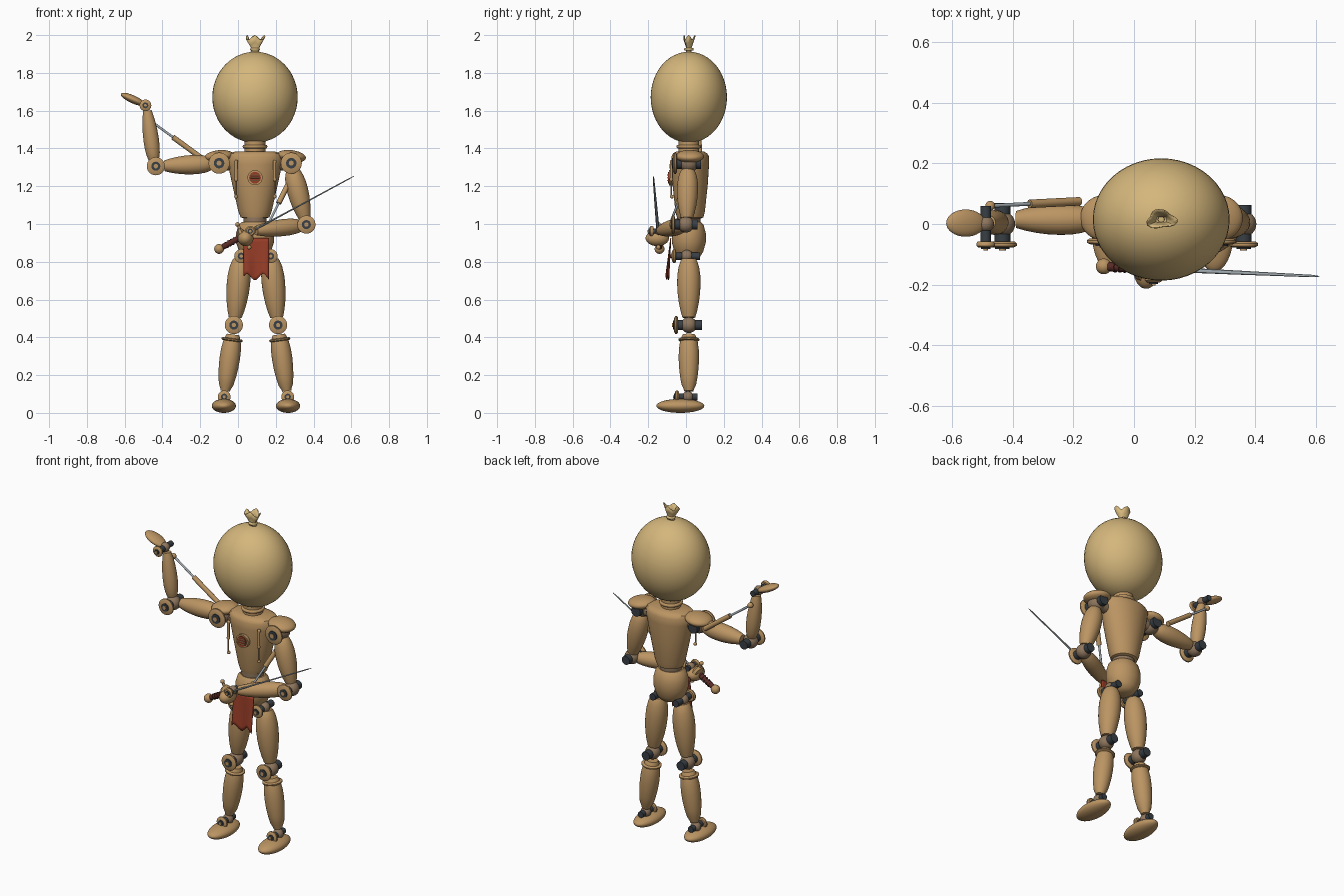
import bpy, bmesh, math
from mathutils import Vector, Matrix

cube = bpy.data.objects.get("Cube")
if cube:
    bpy.data.objects.remove(cube, do_unlink=True)


def material(name, r, g, b):
    m = bpy.data.materials.new(name)
    m.use_nodes = True
    m.diffuse_color = (r, g, b, 1)
    m.node_tree.nodes["Principled BSDF"].inputs["Base Color"].default_value = (r, g, b, 1)
    return m


WOOD = material("wood", 0.50, 0.30, 0.125)
SACK = material("pale sack", 0.66, 0.47, 0.20)
DARK = material("dark iron", 0.04, 0.05, 0.06)
STEEL = material("steel", 0.38, 0.43, 0.46)
RED = material("red cloth", 0.30, 0.045, 0.02)
BROWN = material("brown joint", 0.27, 0.18, 0.11)
GRIP = material("grip leather", 0.10, 0.025, 0.02)

MID = 0.095   # symmetry plane of the body
made = []


def finish(name, bm, mat, matrix=None):
    bmesh.ops.recalc_face_normals(bm, faces=bm.faces)
    me = bpy.data.meshes.new(name)
    bm.to_mesh(me)
    bm.free()
    me.materials.append(mat)
    ob = bpy.data.objects.new(name, me)
    bpy.context.collection.objects.link(ob)
    if matrix:
        ob.matrix_world = matrix
    made.append(ob)
    return ob


def lathe(name, a, b, profile, mat, n=28):
    """Turned part from a to b; profile rows are (fraction, radius x[, radius y])."""
    a, b = Vector(a), Vector(b)
    d = b - a
    bm = bmesh.new()
    rings = []
    for row in profile:
        t, rx, ry = row[0], row[1], row[-1]
        rings.append([bm.verts.new((rx * math.cos(math.tau * i / n),
                                    ry * math.sin(math.tau * i / n), t * d.length))
                      for i in range(n)])
    for lo, hi in zip(rings, rings[1:]):
        for i in range(n):
            j = (i + 1) % n
            bm.faces.new((lo[i], lo[j], hi[j], hi[i]))
    bm.faces.new(rings[0])
    bm.faces.new(rings[-1])
    upright = abs(d.x) + abs(d.y) < 1e-6 and d.z > 0
    rot = Matrix.Identity(4) if upright else d.to_track_quat('Z', 'Y').to_matrix().to_4x4()
    return finish(name, bm, mat, Matrix.Translation(a) @ rot)


def rod(name, a, b, r, mat, r2=None, n=16):
    return lathe(name, a, b, [(0, r), (1, r if r2 is None else r2)], mat, n)


def ball(name, c, size, mat, tilt=0):
    bm = bmesh.new()
    bmesh.ops.create_uvsphere(bm, u_segments=32, v_segments=20, radius=1)
    size = (size,) * 3 if isinstance(size, float) else size
    return finish(name, bm, mat, Matrix.Translation(c) @ Matrix.Rotation(tilt, 4, 'Y')
                  @ Matrix.Diagonal((*size, 1)))


def ring(name, c, R, r, mat, axis='Z'):
    bpy.ops.mesh.primitive_torus_add(major_radius=R, minor_radius=r, major_segments=32,
                                     minor_segments=10, location=c,
                                     rotation=(math.pi / 2 if axis == 'Y' else 0, 0, 0))
    ob = bpy.context.object
    ob.name = name
    ob.data.materials.append(mat)
    made.append(ob)


def limb(name, a, b, r, end=0.55):
    """Barrel shaped limb, fullest in its first half."""
    rows = [(0, 0.6), (0.04, 0.72), (0.14, 0.88), (0.28, 0.98), (0.42, 1), (0.58, 0.96),
            (0.74, 0.86), (0.88, 0.72), (0.97, end + 0.04), (1, end)]
    return lathe(name, a, b, [(t, r * k) for t, k in rows], WOOD)


def joint(name, c, r, back=0.07, front=0.07):
    """Ball on an iron pin, with a stepped wooden washer on the front."""
    x, y, z = c
    pin = r * 0.55
    ball(name + "_ball", c, r * 0.88, BROWN)
    rod(name + "_pin", (x, y - front, z), (x, y + back, z), pin, DARK)
    f = y - front
    lathe(name + "_washer", (x, f + 0.012, z), (x, f - 0.008, z),
          [(0, r * 0.85), (0.3, r), (0.7, r), (1, r * 0.75)], WOOD)
    rod(name + "_hub", (x, f, z), (x, f - 0.013, z), r * 0.5, DARK)
    rod(name + "_cap", (x, f - 0.005, z), (x, f - 0.018, z), r * 0.24, WOOD)


def piston(name, a, b, split, r):
    a, b = Vector(a), Vector(b)
    m = a.lerp(b, split)
    rod(name + "_sleeve", a, m, r, WOOD)
    rod(name + "_rod", m, b, r * 0.45, STEEL)
    ball(name + "_end", b, r * 1.15, WOOD)


# Head: egg shaped sack with a tied, frilled top
egg = [(0, 0.004)]
for i in range(1, 24):
    u = math.pi * i / 24
    egg.append(((1 - math.cos(u)) / 2, 0.226 * math.sin(u), 0.202 * math.sin(u)))
lathe("head", (0.09, 0.015, 1.43), (0.09, 0.015, 1.912), egg + [(1, 0.004)], SACK, 48)
ring("head_tie", (0.09, 0.015, 1.925), 0.018, 0.008, SACK)
bm = bmesh.new()
rows = []
for t, r in ((0, 0.02), (0.2, 0.014), (0.6, 0.03), (1, 0.045)):
    row = []
    for i in range(20):
        w = math.tau * i / 20
        rr = r * (1 + 0.2 * t * math.cos(3 * w + 1))
        row.append(bm.verts.new((0.09 + rr * math.cos(w), 0.015 + 0.6 * rr * math.sin(w),
                                 1.908 + 0.08 * t + 0.012 * t * math.cos(4 * w))))
    rows.append(row)
for lo, hi in zip(rows, rows[1:]):
    for i in range(20):
        bm.faces.new((lo[i], lo[(i + 1) % 20], hi[(i + 1) % 20], hi[i]))
frill = finish("head_frill", bm, SACK)
frill.modifiers.new("thickness", 'SOLIDIFY').thickness = 0.004

# Neck, torso and pelvis
rod("neck", (MID - 0.005, 0.015, 1.36), (MID - 0.005, 0.015, 1.45), 0.055, WOOD, n=28)
ring("neck_ring", (MID - 0.005, 0.015, 1.41), 0.056, 0.01, WOOD)
lathe("torso", (0.09, 0.022, 1.03), (0.09, 0.022, 1.385),
      [(0, 0.06), (0.015, 0.076, 0.07), (0.1, 0.088, 0.078), (0.5, 0.12, 0.093),
       (0.8, 0.143, 0.1), (0.92, 0.15, 0.1), (0.97, 0.14, 0.09), (1, 0.1, 0.07)], WOOD, 40)
rod("waist", (0.09, 0.015, 0.97), (0.09, 0.015, 1.05), 0.062, BROWN, n=28)
lathe("pelvis", (0.09, 0.015, 0.815), (0.09, 0.015, 1.01),
      [(0, 0.03), (0.06, 0.06), (0.2, 0.084, 0.076), (0.45, 0.1, 0.09), (0.7, 0.1, 0.09),
       (0.92, 0.088, 0.078), (1, 0.07, 0.065)], WOOD, 40)

# Chest boss with a red grille, and a thin strut on either side
rod("chest_boss", (0.09, -0.04, 1.245), (0.09, -0.09, 1.245), 0.04, WOOD, n=28)
rod("chest_grille", (0.09, -0.08, 1.245), (0.09, -0.096, 1.245), 0.031, RED, n=28)
for k in (-1, 0, 1):
    rod("chest_bar", (0.066, -0.097, 1.245 + 0.014 * k), (0.114, -0.097, 1.245 + 0.014 * k),
        0.003, WOOD, n=8)
for side in (-1, 1):
    x = 0.092 + side * 0.102
    rod("chest_strut_sleeve", (x, -0.078, 1.33), (x, -0.078, 1.235), 0.008, WOOD)
    rod("chest_strut_rod", (x, -0.078, 1.235), (x, -0.078, 1.145), 0.004, WOOD)
    for z, y in ((1.33, -0.075), (1.235, -0.078), (1.145, -0.075)):
        ball("chest_strut_knob", (x, y, z), 0.01, WOOD)

# Legs
for side, word in ((-1, "right"), (1, "left")):
    def at(dx, y, z):
        return (MID + side * dx, y, z)
    joint(word + "_hip", at(0.078, 0.005, 0.83), 0.037)
    limb(word + "_thigh", at(0.08, 0.015, 0.815), at(0.11, 0.015, 0.505), 0.062)
    joint(word + "_knee", at(0.117, 0.015, 0.465), 0.048)
    limb(word + "_shin", at(0.121, 0.015, 0.415), at(0.163, 0.015, 0.115), 0.054, 0.45)
    lathe(word + "_shin_collar", at(0.125, 0.015, 0.395), at(0.127, 0.015, 0.38),
          [(0, 0.05), (0.3, 0.056), (0.7, 0.056), (1, 0.05)], WOOD)
    joint(word + "_ankle", at(0.168, 0.01, 0.085), 0.034, 0.05, 0.06)
    ball(word + "_foot", at(0.17, -0.03, 0.037), (0.064, 0.127, 0.037), WOOD)

# Shoulders
for x, word, tilt in ((-0.1, "right", -0.1), (0.282, "left", 0.12)):
    joint(word + "_shoulder", (x, 0.015, 1.322), 0.056, 0.065, 0.075)
    ball(word + "_shoulder_pad", (x, 0.02, 1.358), (0.078, 0.075, 0.033), WOOD, tilt)
    rod(word + "_shoulder_axle", (x, 0.02, 1.315), (0.09, 0.02, 1.315), 0.032, BROWN)

# Raised right arm
limb("right_upper_arm", (-0.14, 0.015, 1.318), (-0.39, 0.015, 1.308), 0.051)
joint("right_elbow", (-0.435, 0.0, 1.306), 0.048)
limb("right_forearm", (-0.445, 0.005, 1.335), (-0.48, 0.005, 1.6), 0.041)
joint("right_wrist", (-0.49, 0.0, 1.628), 0.031, 0.06)
ball("right_hand", (-0.556, 0.003, 1.66), (0.07, 0.045, 0.021), WOOD, 0.42)
piston("right_arm_piston", (-0.18, 0.075, 1.34), (-0.475, 0.06, 1.555), 0.56, 0.014)

# Lowered left arm, folded across the body
limb("left_upper_arm", (0.288, 0.01, 1.285), (0.353, 0.005, 1.03), 0.056)
joint("left_elbow", (0.362, 0.0, 0.997), 0.048, 0.062)
limb("left_forearm", (0.34, -0.015, 0.992), (0.095, -0.135, 0.965), 0.045)
joint("left_wrist", (0.065, -0.14, 0.962), 0.028, 0.035, 0.045)
ball("left_hand", (0.04, -0.152, 0.925), (0.042, 0.062, 0.042), WOOD, -0.5)
piston("left_arm_piston", (0.27, 0.0, 1.22), (0.16, -0.085, 1.0), 0.5, 0.014)

# Sword
tip, pommel = Vector((0.613, -0.173, 1.253)), Vector((-0.1, -0.14, 0.868))


def along(t):
    return pommel.lerp(tip, t)


lathe("sword_blade", along(0.19), tip, [(0, 0.009, 0.005), (0.5, 0.007, 0.004),
                                        (0.96, 0.004, 0.003), (1, 0.001)], STEEL, 8)
rod("sword_grip", pommel, along(0.19), 0.015, GRIP)
for k in range(5):
    t = 0.05 + 0.022 * k
    rod("grip_band", along(t), along(t + 0.008), 0.018, GRIP)
ball("sword_pommel", pommel, 0.026, WOOD)
lathe("sword_guard_cup", along(0.15), along(0.2),
      [(0, 0.018), (0.3, 0.04), (0.7, 0.045), (1, 0.03)], WOOD)
across = Vector((0.45, 0, -0.89)) * 0.068
rod("sword_guard_bar", along(0.18) - across, along(0.18) + across, 0.008, WOOD)
for s in (-1, 1):
    ball("sword_guard_knob", along(0.18) + across * s, 0.012, WOOD)

# Hanging red cloth with a ragged hem
bm = bmesh.new()
bmesh.ops.create_grid(bm, x_segments=12, y_segments=10, size=1)
for v in bm.verts:
    u, t = v.co.x, (1 - v.co.y) / 2
    hem = 0.72 - 0.018 * math.cos(5 * u + 0.5)
    v.co = (0.097 + 0.067 * u, -0.083 - 0.018 * t + 0.007 * math.cos(4 * u) * t,
            0.925 + (hem - 0.925) * t)
cloth = finish("waist_cloth", bm, RED)
cloth.modifiers.new("thickness", 'SOLIDIFY').thickness = 0.005

# Smooth shading with crisp rims
bpy.ops.object.select_all(action='DESELECT')
for ob in made:
    ob.select_set(True)
bpy.context.view_layer.objects.active = made[0]
bpy.ops.object.shade_smooth_by_angle(angle=math.radians(40))
